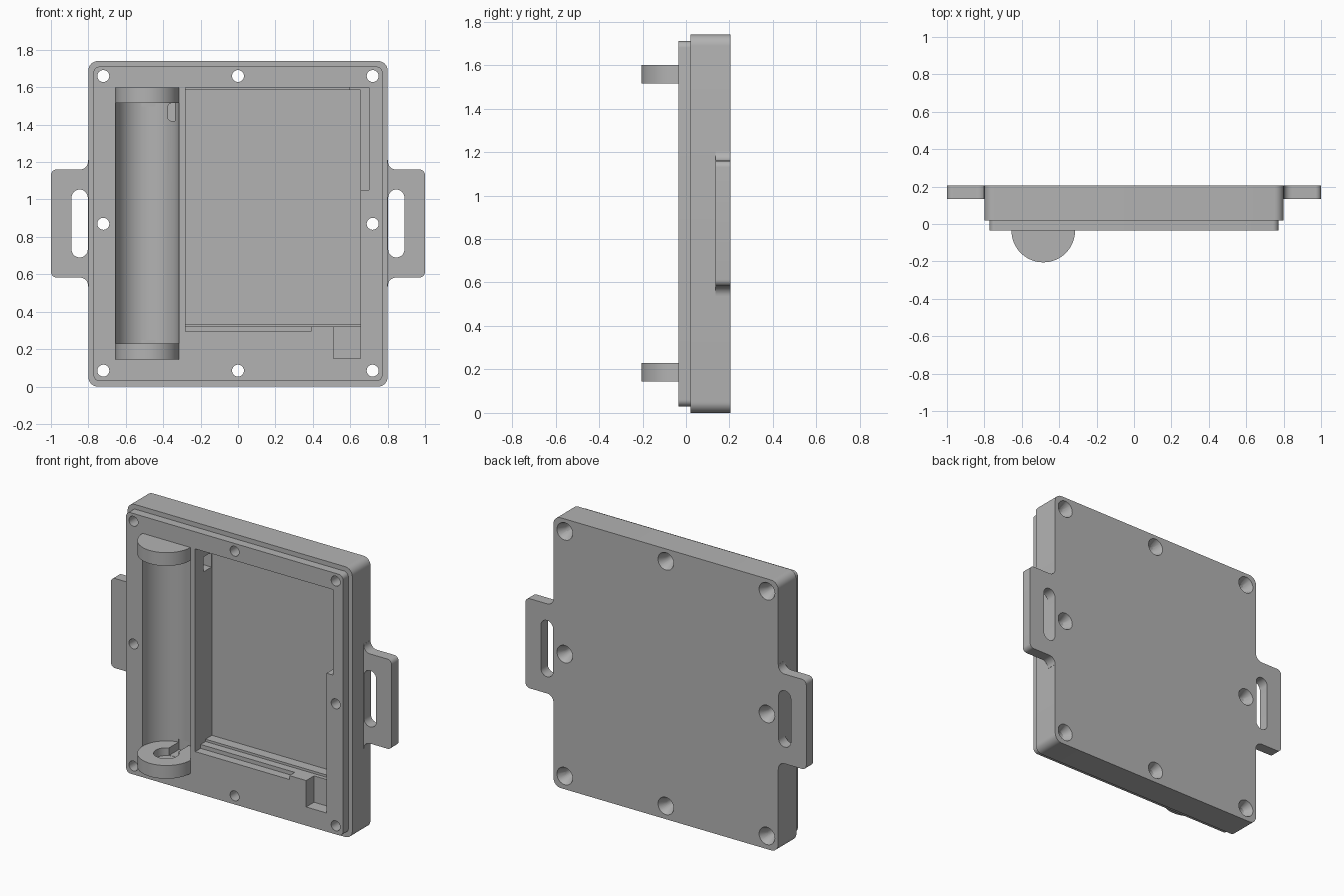
import bpy, bmesh, math
from mathutils import Matrix, Vector

if "Cube" in bpy.data.objects:
    bpy.data.objects.remove(bpy.data.objects["Cube"])

GREY = (0.45, 0.45, 0.45, 1)
grey = bpy.data.materials.new("matte grey")
grey.use_nodes = True
grey.diffuse_color = GREY
grey.node_tree.nodes["Principled BSDF"].inputs["Base Color"].default_value = GREY

FRONT, SEAM, BACK, FLOOR = -0.035, 0.02, 0.205, 0.135
TUBE_X, TUBE_R = -0.485, 0.17


def finish(name, bm):
    bmesh.ops.recalc_face_normals(bm, faces=bm.faces)
    mesh = bpy.data.meshes.new(name)
    bm.to_mesh(mesh)
    bm.free()
    mesh.materials.append(grey)
    obj = bpy.data.objects.new(name, mesh)
    bpy.context.collection.objects.link(obj)
    return obj


def plate(name, corners, y0, y1, steps=8):
    """Extrude an x-z outline along y; every corner is (x, z, radius)."""
    bm = bmesh.new()
    ring = []
    for i, (x, z, r) in enumerate(corners):
        p = Vector((x, z))
        a = (Vector(corners[i - 1][:2]) - p).normalized()
        b = (Vector(corners[(i + 1) % len(corners)][:2]) - p).normalized()
        if r == 0:
            ring.append(p)
            continue
        centre = p + (a + b) * r
        for k in range(steps + 1):
            t = math.pi / 2 * k / steps
            ring.append(centre - b * r * math.cos(t) - a * r * math.sin(t))
    face = bm.faces.new([bm.verts.new((p.x, y0, p.y)) for p in ring])
    out = bmesh.ops.extrude_face_region(bm, geom=[face])
    moved = [v for v in out["geom"] if isinstance(v, bmesh.types.BMVert)]
    bmesh.ops.translate(bm, verts=moved, vec=(0, y1 - y0, 0))
    return finish(name, bm)


def box(name, x0, x1, y0, y1, z0, z1, r=0):
    return plate(name, [(x0, z0, r), (x1, z0, r), (x1, z1, r), (x0, z1, r)], y0, y1)


def rod(name, centre, r1, r2, length, along_y=False, sides=64):
    bm = bmesh.new()
    turn = Matrix.Rotation(-math.pi / 2, 4, "X") if along_y else Matrix()
    bmesh.ops.create_cone(bm, cap_ends=True, segments=sides, radius1=r1, radius2=r2,
                          depth=length, matrix=Matrix.Translation(centre) @ turn)
    return finish(name, bm)


def combine(target, tool, operation="DIFFERENCE"):
    mod = target.modifiers.new("join", "BOOLEAN")
    mod.operation, mod.solver, mod.object = operation, "EXACT", tool
    bpy.context.view_layer.update()
    result = bpy.data.meshes.new_from_object(
        target.evaluated_get(bpy.context.evaluated_depsgraph_get()))
    target.modifiers.clear()
    target.data = result
    bpy.data.objects.remove(tool)


# Main shell with its raised sealing lip
shell = box("case_shell", -0.8, 0.8, SEAM, BACK, 0, 1.74, 0.05)
combine(shell, box("lip", -0.772, 0.772, FRONT, SEAM + 0.05, 0.03, 1.71, 0.03), "UNION")

# Round end caps of the cell holder, then the trough between them
for z in (0.1875, 1.5575):
    combine(shell, rod("cap", (TUBE_X, FRONT, z), TUBE_R, TUBE_R, 0.085), "UNION")
combine(shell, rod("trough", (TUBE_X, FRONT, 0.8725), TUBE_R, TUBE_R, 1.285))

# Contact recesses with a slot towards the back of each cap
for z in (0.215, 1.53):
    combine(shell, rod("recess", (TUBE_X, FRONT, z), 0.075, 0.075, 0.07, sides=32))
    combine(shell, box("slot", TUBE_X - 0.03, TUBE_X + 0.045, FRONT, FLOOR, z - 0.034, z + 0.034))

# Circuit bay, its stepped ledges and side pockets
combine(shell, box("bay_upper", -0.28, 0.655, -0.1, 0.07, 0.32, 1.6))
combine(shell, box("bay_lower", -0.28, 0.655, 0, FLOOR, 0.335, 1.585))
combine(shell, box("ledge", -0.28, 0.39, -0.1, 0.02, 0.295, 0.4))
combine(shell, box("side_pocket", 0.6, 0.7, -0.1, 0.1, 1.05, 1.6))
combine(shell, box("corner_pocket", 0.51, 0.655, -0.1, 0.045, 0.15, 0.4))

# Wire passage between trough and bay
combine(shell, box("passage", -0.375, -0.2, 0.05, FLOOR - 0.005, 1.42, 1.515, 0.02))

# Countersunk screw holes around the rim
for x in (-0.72, 0, 0.72):
    for z in (0.085, 0.87, 1.66):
        if x == 0 and z == 0.87:
            continue
        combine(shell, rod("hole", (x, 0.1, z), 0.032, 0.032, 0.5, True, 32))
        combine(shell, rod("sink", (x, BACK - 0.025, z), 0.032, 0.058, 0.06, True, 32))

# Strap lugs, mirrored left and right
parts = [shell]
for side, name in ((1, "left_strap_lug"), (-1, "right_strap_lug")):
    outline = [(0.8, 0.54, 0), (0.8, 0.535, 0), (0.801, 0.535, 0), (0.801, 0.583, 0.045),
               (1.0, 0.583, 0.03), (1.0, 1.16, 0.03), (0.801, 1.16, 0.045),
               (0.801, 1.21, 0), (0.8, 1.21, 0)]
    lug = plate(name, outline, FLOOR, BACK)
    combine(lug, box("strap_slot", 0.803, 0.89, 0, 0.3, 0.69, 1.053, 0.0434))
    if side < 0:
        lug.data.transform(Matrix.Scale(-1, 4, (1, 0, 0)))
        lug.data.flip_normals()
    parts.append(lug)

# Smooth the round walls, keep the edges crisp
for obj in bpy.context.selected_objects:
    obj.select_set(False)
for obj in parts:
    obj.select_set(True)
bpy.context.view_layer.objects.active = shell
bpy.ops.object.shade_smooth_by_angle(angle=math.radians(30))
